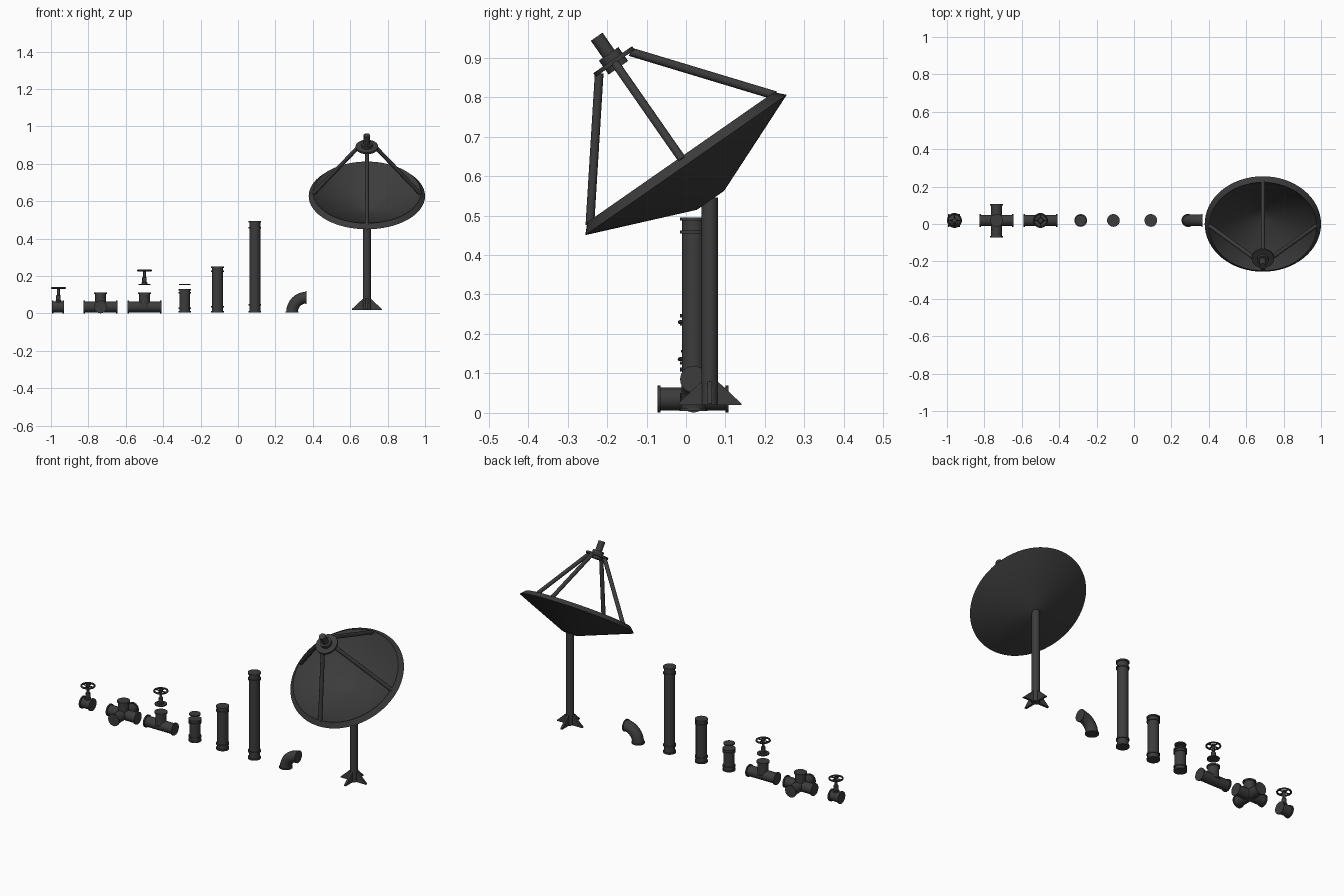
import bpy, bmesh, math
from mathutils import Vector, Matrix

cube = bpy.data.objects.get("Cube")
if cube:
    bpy.data.objects.remove(cube)

iron = bpy.data.materials.new("dark_iron")
iron.use_nodes = True
iron.diffuse_color = (0.045, 0.045, 0.045, 1)
iron.node_tree.nodes["Principled BSDF"].inputs["Base Color"].default_value = iron.diffuse_color


def finish(bm, name, matrix=Matrix()):
    bmesh.ops.remove_doubles(bm, verts=bm.verts, dist=1e-5)
    bmesh.ops.recalc_face_normals(bm, faces=bm.faces)
    mesh = bpy.data.meshes.new(name)
    bm.to_mesh(mesh)
    bm.free()
    mesh.materials.append(iron)
    ob = bpy.data.objects.new(name, mesh)
    bpy.context.collection.objects.link(ob)
    ob.matrix_world = matrix
    bpy.ops.object.select_all(action='DESELECT')
    ob.select_set(True)
    bpy.context.view_layer.objects.active = ob
    bpy.ops.object.shade_smooth_by_angle(angle=math.radians(35))
    return ob


def aim(origin, axis):
    """Matrix that moves local z onto the axis, starting at the origin."""
    turn = Vector((0, 0, 1)).rotation_difference(Vector(axis))
    return Matrix.Translation(origin) @ turn.to_matrix().to_4x4()


def lathe(name, profile, matrix=Matrix(), closed=False, sides=24):
    bm = bmesh.new()
    vs = [bm.verts.new((r, 0, z)) for r, z in profile]
    edges = [bm.edges.new(p) for p in zip(vs, vs[1:])]
    if closed:
        edges.append(bm.edges.new((vs[-1], vs[0])))
    bmesh.ops.spin(bm, geom=vs + edges, cent=(0, 0, 0), axis=(0, 0, 1),
                   angle=math.tau, steps=sides)
    return finish(bm, name, matrix)


def rod(name, a, b, r, sides=12):
    a, b = Vector(a), Vector(b)
    h = (b - a).length
    return lathe(name, [(0, 0), (r, 0), (r, h), (0, h)], aim(a, b - a), sides=sides)


PIPE, FLANGE, ROW = 0.029, 0.034, 0.019


def lip(z, half, r=FLANGE):
    return [(PIPE, z - half), (r, z - half), (r, z + half), (PIPE, z + half)]


def pipe(name, start, axis, length, collars=()):
    """Closed pipe with a flange at each end and optional collars."""
    profile = [(0, 0)] + lip(0.004, 0.004)
    for z in collars:
        profile += lip(z, 0.004)
    profile += lip(length - 0.004, 0.004) + [(0, length)]
    return lathe(name, profile, aim(start, axis))


def hand_wheel(name, x, base, top):
    """Stem with a packing nut and a four-spoked wheel."""
    height = top - base
    lathe(name + "_stem", [(0, 0), (0.017, 0), (0.017, 0.008), (0.012, 0.012),
                           (0.012, height * 0.5), (0.007, height * 0.58),
                           (0.007, height), (0.011, height), (0.011, height + 0.01),
                           (0, height + 0.01)],
          Matrix.Translation((x, ROW, base)), sides=16)
    ring = [(0.035 + 0.005 * math.cos(k * math.tau / 8),
             0.005 * math.sin(k * math.tau / 8)) for k in range(8)]
    lathe(name + "_wheel", ring, Matrix.Translation((x, ROW, top + 0.004)), True)
    for k in range(2):
        d = Vector((math.cos(k * math.pi / 2), math.sin(k * math.pi / 2), 0)) * 0.035
        c = Vector((x, ROW, top + 0.004))
        rod(name + "_spokes", c - d, c + d, 0.0035, 8)


# Straight pipes in three lengths
for name, x, h, gap in (("short_pipe", -0.285, 0.13, 0.024),
                        ("medium_pipe", -0.11, 0.25, 0.03),
                        ("tall_pipe", 0.09, 0.495, 0.042)):
    pipe(name, (x, ROW, 0.005), (0, 0, 1), h - 0.005, (gap, h - gap))
rod("short_pipe_cap", (-0.285, ROW, 0.153), (-0.285, ROW, 0.159), 0.03, 24)

# Valve, cross and tee fittings
AXIS = 0.035
pipe("valve_body", (-0.995, ROW, AXIS), (1, 0, 0), 0.065)
hand_wheel("valve", -0.96, 0.06, 0.132)

for name, x in (("cross", -0.735), ("tee", -0.5)):
    pipe(name + "_run", (x - 0.09, ROW, AXIS), (1, 0, 0), 0.18)
    pipe(name + "_riser", (x, ROW, AXIS), (0, 0, 1), 0.078)
pipe("cross_through", (-0.735, ROW - 0.091, AXIS), (0, 1, 0), 0.18)
rod("tee_cap", (-0.5, ROW, 0.153), (-0.5, ROW, 0.159), 0.032, 24)
hand_wheel("tee_valve", -0.5, 0.157, 0.226)

# Elbow
bm = bmesh.new()
bmesh.ops.create_circle(bm, segments=24, radius=0.031,
                        matrix=Matrix.Translation((0.289, ROW, 0.008)))
bmesh.ops.spin(bm, geom=bm.verts[:] + bm.edges[:], cent=(0.366, ROW, 0.008),
               axis=(0, 1, 0), angle=math.pi / 2, steps=8)
bmesh.ops.holes_fill(bm, edges=[e for e in bm.edges if e.is_boundary], sides=0)
finish(bm, "elbow")
rod("elbow_foot_flange", (0.289, ROW, 0.005), (0.289, ROW, 0.012), 0.035, 24)
rod("elbow_end_flange", (0.361, ROW, 0.085), (0.367, ROW, 0.085), 0.034, 24)

# Mast with triangular foot fins
MX, MY = 0.689, 0.06
rod("mast", (MX, MY, 0.02), (MX, MY, 0.545), 0.021, 20)
for k in range(4):
    bm = bmesh.new()
    tri = [bm.verts.new((r, -0.006, z)) for r, z in
           ((0.0, 0.02), (0.08, 0.02), (0.08, 0.024), (0.02, 0.08), (0.0, 0.08))]
    face = bm.faces.new(tri)
    new = bmesh.ops.extrude_face_region(bm, geom=[face])["geom"]
    bmesh.ops.translate(bm, vec=(0, 0.012, 0),
                        verts=[g for g in new if isinstance(g, bmesh.types.BMVert)])
    finish(bm, "foot_fin", Matrix.Translation((MX, MY, 0))
           @ Matrix.Rotation(k * math.pi / 2, 4, 'Z'))

# Tilted dish with a raised lip
tilt = Matrix.Translation((MX, 0, 0.628)) @ Matrix.Rotation(math.radians(34.85), 4, 'X')
lathe("dish", [(0, -0.092), (0.04, -0.085), (0.283, 0.018), (0.288, 0.024),
               (0.311, 0), (0.042, -0.109), (0, -0.109)], tilt, sides=64)

# Receiver on four struts
lathe("receiver", [(0, 0.3), (0.03, 0.3), (0.03, 0.314), (0.06, 0.314), (0.06, 0.325),
                   (0.03, 0.325), (0.03, 0.343), (0.018, 0.343), (0.018, 0.396),
                   (0, 0.396)], tilt)
for k in range(4):
    out = Vector((math.cos(k * math.pi / 2), math.sin(k * math.pi / 2), 0))
    rod("strut", tilt @ (out * 0.287 + Vector((0, 0, 0.014))),
        tilt @ (out * 0.048 + Vector((0, 0, 0.316))), 0.011)
